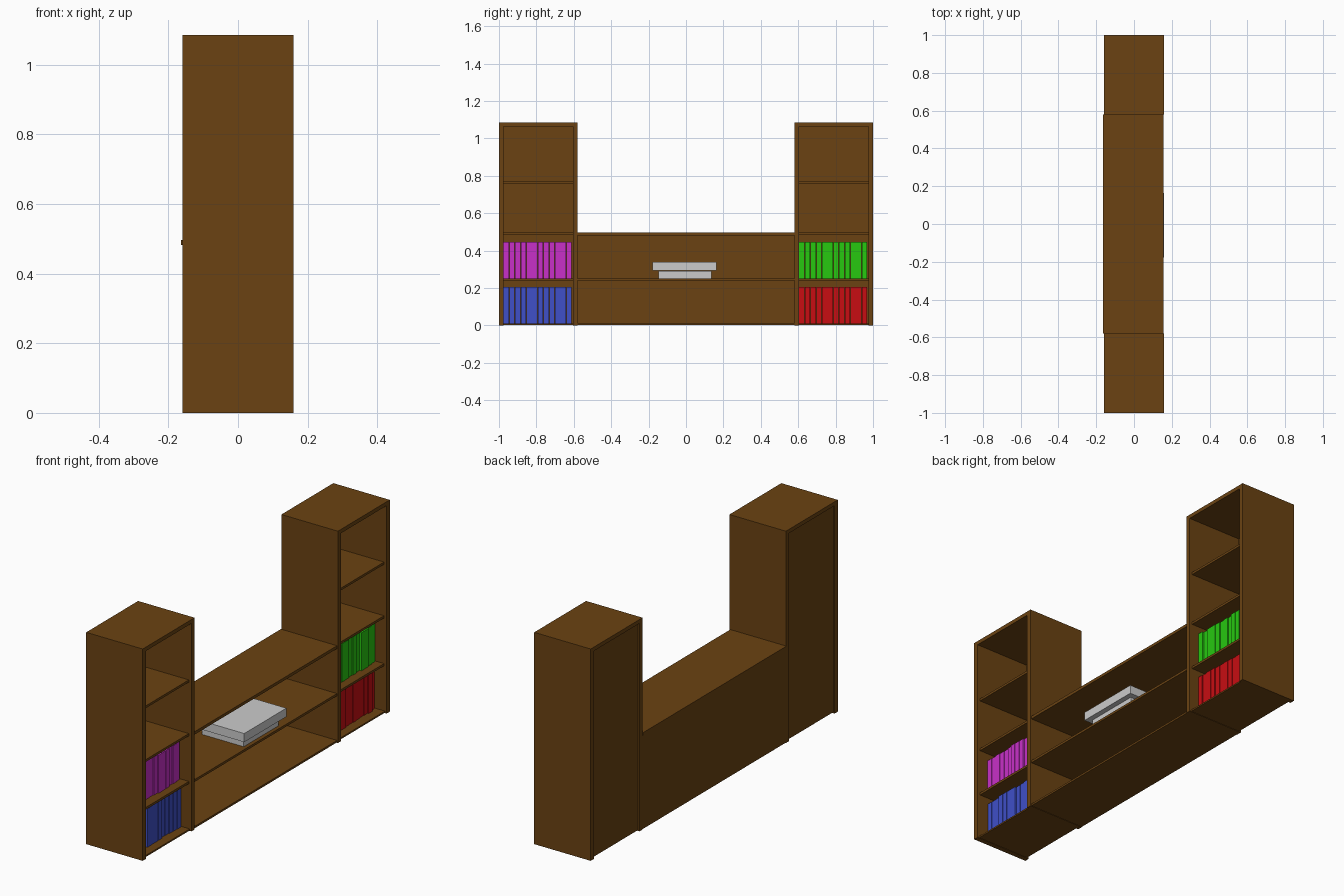
import bpy, bmesh, random
from mathutils import Matrix, Vector

if "Cube" in bpy.data.objects:
    bpy.data.objects.remove(bpy.data.objects["Cube"])

random.seed(4)


def material(name, rgb):
    m = bpy.data.materials.new(name)
    m.diffuse_color = (*rgb, 1)
    m.use_nodes = True
    m.node_tree.nodes["Principled BSDF"].inputs["Base Color"].default_value = m.diffuse_color
    return m


wood = material("wood", (0.145, 0.055, 0.006))
magenta = material("magenta", (0.58, 0.03, 0.58))
blue = material("blue", (0.05, 0.08, 0.58))
green = material("green", (0.02, 0.58, 0.005))
red = material("red", (0.58, 0.004, 0.006))


def boxes(name, bounds, mat=None):
    """One object from boxes given as (x0, x1, y0, y1, z0, z1)."""
    bm = bmesh.new()
    for x0, x1, y0, y1, z0, z1 in bounds:
        centre = Vector((x0 + x1, y0 + y1, z0 + z1)) / 2
        size = Matrix.Diagonal((x1 - x0, y1 - y0, z1 - z0, 1))
        bmesh.ops.create_cube(bm, size=1, matrix=Matrix.Translation(centre) @ size)
    mesh = bpy.data.meshes.new(name)
    bm.to_mesh(mesh)
    bm.free()
    ob = bpy.data.objects.new(name, mesh)
    bpy.context.collection.objects.link(ob)
    if mat:
        mesh.materials.append(mat)
    return ob


def book_row(name, y0, y1, z0, z1, mat, count=12):
    step = (y1 - y0) / count
    rows = []
    for i in range(count):
        front = 0.1 + random.uniform(-0.006, 0.006)
        y = y0 + i * step
        rows.append((-0.14, front, y, y + step - 0.002, z0, z1))
    boxes(name, rows, mat)


D, T, H = 0.16, 0.025, 1.085

# Two tall shelf towers with their books
for side, y0, upper, lower in (("left", -1.0, magenta, blue), ("right", 0.58, green, red)):
    y1 = y0 + 0.42
    a, b = y0 + T, y1 - T
    boxes(side + "_tower_sides", [(-D, D, y0, a, 0, H - 0.02), (-D, D, b, y1, 0, H - 0.02)], wood)
    boxes(side + "_tower_top", [(-D, D, y0, y1, H - 0.02, H)], wood)
    boxes(side + "_tower_back", [(-0.152, -0.145, a, b, 0.005, H - 0.02)], wood)
    boxes(side + "_tower_shelves",
          [(-0.145, 0.145, a, b, z - 0.012, z) for z in (0.252, 0.497, 0.772)], wood)
    boxes(side + "_tower_bottom", [(-0.145, 0.15, a, b, 0.002, 0.01)], wood)
    book_row(side + "_upper_books", a, b - 0.004, 0.252, 0.447, upper)
    book_row(side + "_lower_books", a, b - 0.004, 0.01, 0.207, lower)

# Low centre unit joining the towers
M = 0.58
boxes("centre_top", [(-0.163, 0.155, -M, M, 0.482, 0.497)], wood)
boxes("centre_shelf", [(-0.15, 0.155, -M, M, 0.24, 0.252)], wood)
boxes("centre_bottom", [(-0.15, 0.155, -M, M, 0.002, 0.012)], wood)
boxes("centre_back", [(-0.16, -0.15, -M, M, 0.002, 0.482)], wood)

# Two stacked media players on the centre shelf
boxes("lower_player", [(-0.1, 0.135, -0.147, 0.137, 0.252, 0.292)])
boxes("upper_player", [(-0.1, 0.16, -0.178, 0.163, 0.294, 0.338)])
